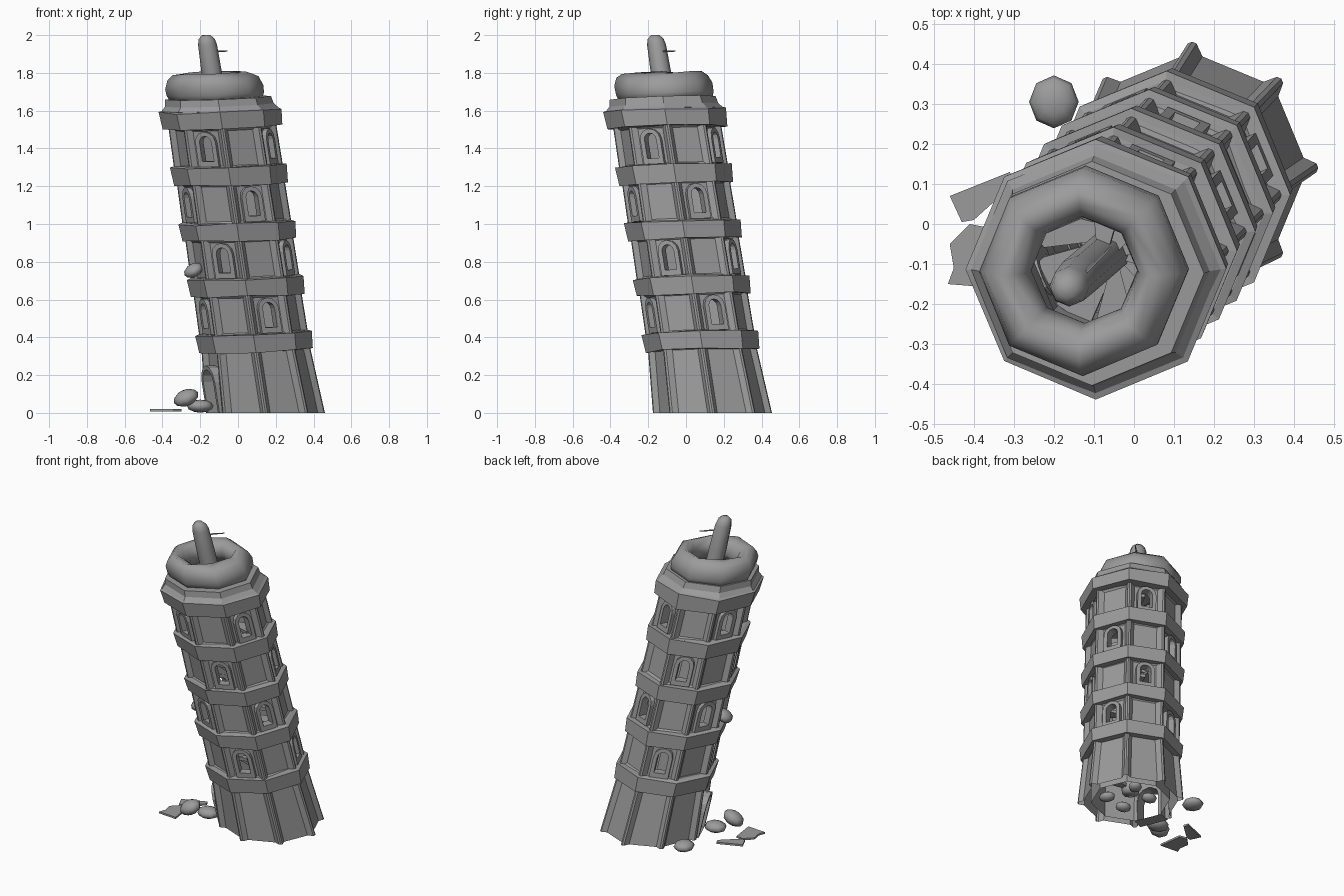
import bpy, bmesh, math, random
from mathutils import Vector, Matrix

random.seed(4)
old = bpy.data.objects.get("Cube")
if old:
    bpy.data.objects.remove(old, do_unlink=True)

stone = bpy.data.materials.new("grey_stone")
stone.use_nodes = True
GREY = (0.33, 0.33, 0.33, 1)
stone.diffuse_color = GREY
stone.node_tree.nodes["Principled BSDF"].inputs["Base Color"].default_value = GREY

SIDES = 8
STEP = math.tau / SIDES
RING_Z = [0.33 + 0.295 * i for i in range(5)]
RING_H = 0.09


def finish(name, bm, smooth=False, normals=True):
    """Turn a bmesh into a linked object."""
    if normals:
        bmesh.ops.recalc_face_normals(bm, faces=bm.faces)
    for f in bm.faces:
        f.smooth = smooth
    me = bpy.data.meshes.new(name)
    bm.to_mesh(me)
    bm.free()
    me.materials.append(stone)
    ob = bpy.data.objects.new(name, me)
    bpy.context.collection.objects.link(ob)
    return ob


def lean(ob):
    """Shear an upright part along the leaning axis, with a slight tilt."""
    for v in ob.data.vertices:
        x, y, z = v.co
        tilt = 0.035 * min(z / 0.35, 1) * (x + y)
        v.co = (x + 0.145 - 0.15 * z, y + 0.14 - 0.158 * z, z + tilt)
    return ob


def bridge(bm, loops, closed=True):
    """Skin a series of equal vertex loops."""
    rows = [[bm.verts.new(p) for p in loop] for loop in loops]
    n = len(rows[0])
    pairs = list(zip(rows, rows[1:])) + ([(rows[-1], rows[0])] if closed else [])
    for a, b in pairs:
        for i in range(n):
            j = (i + 1) % n
            bm.faces.new((a[i], a[j], b[j], b[i]))
    return rows


def lathe(profile, closed=True):
    bm = bmesh.new()
    rows = bridge(bm, [[(r * math.cos(k * STEP), r * math.sin(k * STEP), z)
                        for k in range(SIDES)] for r, z in profile], closed)
    if not closed:
        bm.faces.new(rows[0])
        bm.faces.new(rows[-1])
    bmesh.ops.recalc_face_normals(bm, faces=bm.faces)
    return bm


def arch(angle, dist, width, z0, z1):
    """Arched outline on a wall side, at a distance from the axis."""
    n = Vector((math.cos(angle), math.sin(angle), 0))
    t = Vector((-n.y, n.x, 0))
    r = width / 2
    uv = [(-r, z0)]
    uv += [(-r * math.cos(a), z1 - r + r * math.sin(a))
           for a in (math.pi * i / 6 for i in range(7))] + [(r, z0)]
    return [n * dist + t * u + Vector((0, 0, v)) for u, v in uv]


def frame(name, angle, width, z0, z1, rim, near, far, sill):
    bm = bmesh.new()
    inner = (width - 2 * rim, z0 + sill, z1 - rim)
    bridge(bm, [arch(angle, near, width, z0, z1), arch(angle, far, width, z0, z1),
                arch(angle, far, *inner), arch(angle, near, *inner)])
    return lean(finish(name, bm))


def cut_openings(wall, openings):
    """Cut arched openings (angle, width, z0, z1) through a wall."""
    bm = bmesh.new()
    for angle, w, z0, z1 in openings:
        rows = bridge(bm, [arch(angle, 0.12, w, z0, z1), arch(angle, 0.4, w, z0, z1)], False)
        for row in rows:
            bm.faces.new(row)
    cutter = finish("opening_cutter", bm)
    cutter.hide_render = True
    mod = wall.modifiers.new("openings", 'BOOLEAN')
    mod.object = cutter
    mod.solver = 'EXACT'
    bpy.context.view_layer.update()
    cut = bpy.data.meshes.new_from_object(
        wall.evaluated_get(bpy.context.evaluated_depsgraph_get()))
    wall.modifiers.clear()
    wall.data = cut
    bpy.data.objects.remove(cutter, do_unlink=True)


def trim_at_ground(ob):
    bm = bmesh.new()
    bm.from_mesh(ob.data)
    bmesh.ops.bisect_plane(bm, geom=bm.verts[:] + bm.edges[:] + bm.faces[:],
                           plane_co=(0, 0, 0), plane_no=(0, 0, -1), clear_outer=True)
    bm.to_mesh(ob.data)
    bm.free()


def panelled_wall(name, r0, r1, z0, z1, inner):
    """Octagonal shell with a sunken panel on each outer side."""
    bm = lathe([(inner, z0), (r0, z0), (r1, z1), (inner, z1)])
    outer = [f for f in bm.faces if abs(f.normal.z) < 0.5
             and f.normal.dot(f.calc_center_median()) > 0.1]
    bmesh.ops.inset_individual(bm, faces=outer, thickness=0.012, depth=0, use_even_offset=True)
    bmesh.ops.inset_individual(bm, faces=outer, thickness=0.026, depth=-0.024,
                               use_even_offset=True)
    return finish(name, bm, normals=False)


# Base storey with its arched doorway, flaring towards the ground
base = panelled_wall("base_wall", 0.32, 0.285, -0.06, 0.37, 0.235)
door = STEP * 4.5
cut_openings(base, [(door, 0.14, -0.1, 0.24)])
trim_at_ground(base)
lean(base)
frame("door_frame", door, 0.18, 0.0, 0.26, 0.022, 0.22, 0.3, 0.0)

# Four window storeys, the windows on alternating sides
for i in range(4):
    low = RING_Z[i] + RING_H
    high = RING_Z[i + 1]
    wall = panelled_wall(f"storey_wall_{i + 1}", 0.288, 0.285, low - 0.025, high + 0.03, 0.235)
    angles = [STEP * (k + 0.5 + (i % 2)) for k in (0, 2, 4, 6)]
    z0, z1 = low + 0.008, low + 0.195
    cut_openings(wall, [(a, 0.075, z0 + 0.025, z1 - 0.02) for a in angles])
    lean(wall)
    for k, a in enumerate(angles):
        frame(f"window_frame_{i + 1}_{k + 1}", a, 0.115, z0, z1, 0.024, 0.21, 0.265, 0.03)

# Belt courses between the storeys
for i, z in enumerate(RING_Z):
    r = 0.325 if i == 4 else 0.309
    bm = lathe([(0.23, z), (r - 0.008, z), (r, z + RING_H), (r - 0.022, z + RING_H + 0.006),
                (0.23, z + RING_H + 0.006)])
    for v in bm.verts:
        v.co.z += random.uniform(-0.006, 0.006)
    lean(finish(f"belt_course_{i + 1}", bm))

# Cornice and swollen rim around the open top
lean(finish("cornice", lathe([(0.23, 1.59), (0.312, 1.605), (0.288, 1.63), (0.28, 1.668),
                              (0.2, 1.668)])))
rim = lathe([(0.245, 1.655), (0.258, 1.69), (0.26, 1.735), (0.242, 1.775), (0.21, 1.798),
             (0.175, 1.797), (0.143, 1.765), (0.132, 1.72), (0.16, 1.66)])
for v in rim.verts:
    v.co += Vector((-0.012, 0.015, 0))
    if v.co.z > 1.7:
        v.co.z += random.uniform(-0.012, 0.008)
lean(finish("top_rim", rim, smooth=True))

# Central column with a rounded tip and a small twig
column = lathe([(0.05, 0.06), (0.055, 0.1), (0.053, 1.0), (0.054, 1.8), (0.05, 1.95),
                (0.042, 1.98), (0.022, 2.0)], closed=False)
for v in column.verts:
    if v.co.z > 1.7:
        v.co += Vector((-0.014, 0.012, 0))
lean(finish("central_column", column, smooth=True))
bm = bmesh.new()
bmesh.ops.create_cone(bm, cap_ends=True, segments=5, radius1=0.006, radius2=0.003, depth=0.12,
                      matrix=Matrix.Translation((-0.1, -0.1, 1.915))
                      @ Matrix.Rotation(math.pi / 4, 4, 'Z') @ Matrix.Rotation(math.pi / 2, 4, 'Y'))
finish("column_twig", bm)

# Spiral stair inside
for i in range(28):
    bm = bmesh.new()
    bmesh.ops.create_cube(bm, size=1)
    for v in bm.verts:
        wide = 0.1 if v.co.x > 0 else 0.03
        v.co = Vector(((0.225 if v.co.x > 0 else 0.04), v.co.y * wide, v.co.z * 0.022))
    bm.transform(Matrix.Translation((0, 0, 0.1 + 0.052 * i)) @ Matrix.Rotation(i * 0.52, 4, 'Z'))
    lean(finish(f"stair_step_{i + 1}", bm))


def rock(name, loc, size, rot=(0, 0, 0)):
    bm = bmesh.new()
    bmesh.ops.create_uvsphere(bm, u_segments=8, v_segments=6, radius=1)
    for v in bm.verts:
        v.co = Vector(a * b for a, b in zip(v.co, size))
    for angle, axis in zip(rot, "XYZ"):
        bm.transform(Matrix.Rotation(angle, 4, axis))
    bm.transform(Matrix.Translation(loc))
    finish(name, bm, smooth=True)


# Fallen rubble and a boulder stuck in the wall
rock("boulder_back", (-0.2, 0.305, 0.034), (0.062, 0.066, 0.033))
rock("boulder_side", (-0.2, -0.02, 0.036), (0.07, 0.06, 0.034))
rock("boulder_leaning", (-0.275, -0.1, 0.08), (0.07, 0.06, 0.042), (0.3, -0.4, 0))
rock("boulder_in_wall", (-0.235, -0.06, 0.755), (0.055, 0.06, 0.035), (0.2, -0.5, 0))
for i, (x, y) in enumerate([(0.05, 0.2), (0.2, 0.25), (0.25, 0.05), (0.1, 0.02)]):
    rock(f"inner_rubble_{i + 1}", (x, y, 0.03), (0.05, 0.04, 0.028), (0, 0, i))

# Flat broken slabs on the ground
slabs = {
    "slab_left": [(-.46, .07), (-.43, .005), (-.40, .01), (-.30, .10), (-.31, .13)],
    "slab_right": [(-.46, -.05), (-.41, 0), (-.36, -.01), (-.34, -.16), (-.465, -.15), (-.45, -.11)],
}
for name, outline in slabs.items():
    bm = bmesh.new()
    rows = bridge(bm, [[(x, y, z) for x, y in outline] for z in (0.008, 0.02)], False)
    for row in rows:
        bm.faces.new(row)
    finish(name, bm)
